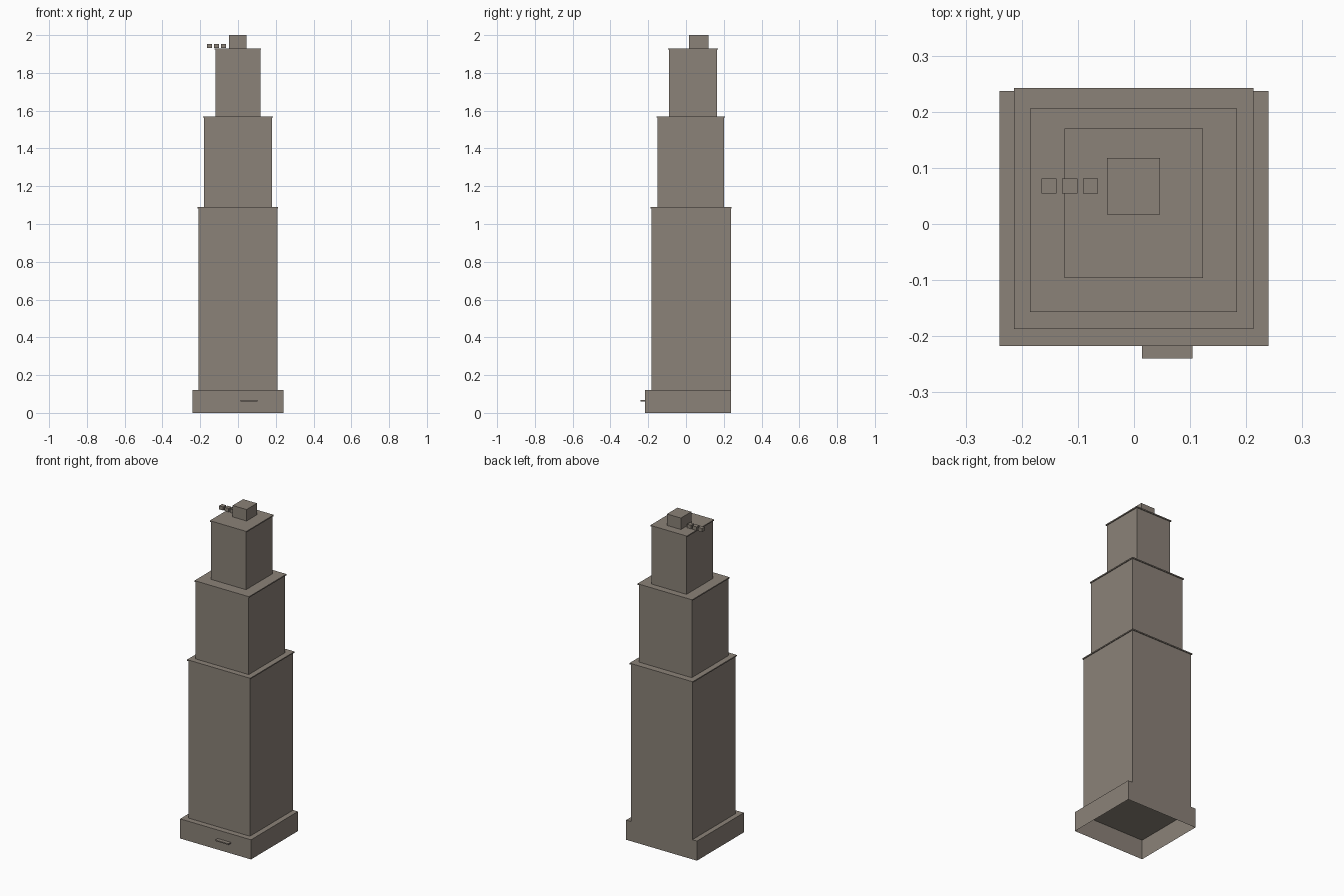
import bpy, bmesh

if "Cube" in bpy.data.objects:
    bpy.data.objects.remove(bpy.data.objects["Cube"])

stone = bpy.data.materials.new("warm grey stone")
stone.diffuse_color = (0.258, 0.223, 0.188, 1)
stone.use_nodes = True
stone.node_tree.nodes["Principled BSDF"].inputs["Base Color"].default_value = stone.diffuse_color


def box(name, x0, x1, y0, y1, z0, z1, open_bottom=False):
    """Axis-aligned box given by its bounds, optionally without a floor."""
    bm = bmesh.new()
    bmesh.ops.create_cube(bm, size=1)
    for v in bm.verts:
        v.co = (x1 if v.co.x > 0 else x0,
                y1 if v.co.y > 0 else y0,
                z1 if v.co.z > 0 else z0)
    if open_bottom:
        bm.normal_update()
        floor = [f for f in bm.faces if f.normal.z < -0.5]
        bmesh.ops.delete(bm, geom=floor, context='FACES_ONLY')
    me = bpy.data.meshes.new(name)
    bm.to_mesh(me)
    bm.free()
    me.materials.append(stone)
    ob = bpy.data.objects.new(name, me)
    bpy.context.collection.objects.link(ob)
    return ob


# Street-level podium, hollow underneath, and its entrance canopy
box("podium", -0.24, 0.24, -0.217, 0.237, 0, 0.12, open_bottom=True)
box("entrance_canopy", 0.014, 0.104, -0.24, -0.217, 0.061, 0.068)

# Stepped shafts, each with a thin overhanging cornice
EDGE, CAP = 0.005, 0.007
tiers = [("lower", -0.209, 0.208, -0.182, 0.237, 0.12, 1.09),
         ("middle", -0.180, 0.179, -0.152, 0.201, 1.09, 1.57),
         ("upper", -0.119, 0.118, -0.091, 0.165, 1.57, 1.93)]
for name, x0, x1, y0, y1, z0, z1 in tiers:
    box(name + "_shaft", x0, x1, y0, y1, z0, z1 - CAP, open_bottom=True)
    box(name + "_cornice", x0 - EDGE, x1 + EDGE, y0 - EDGE, y1 + EDGE, z1 - CAP, z1)

# Rooftop penthouse and row of vents
box("penthouse", -0.048, 0.046, 0.017, 0.118, 1.93, 2.0)
for i in range(3):
    x = -0.1515 + i * 0.037
    box(f"roof_vent_{i + 1}", x - 0.0135, x + 0.0135, 0.054, 0.081, 1.931, 1.953)
